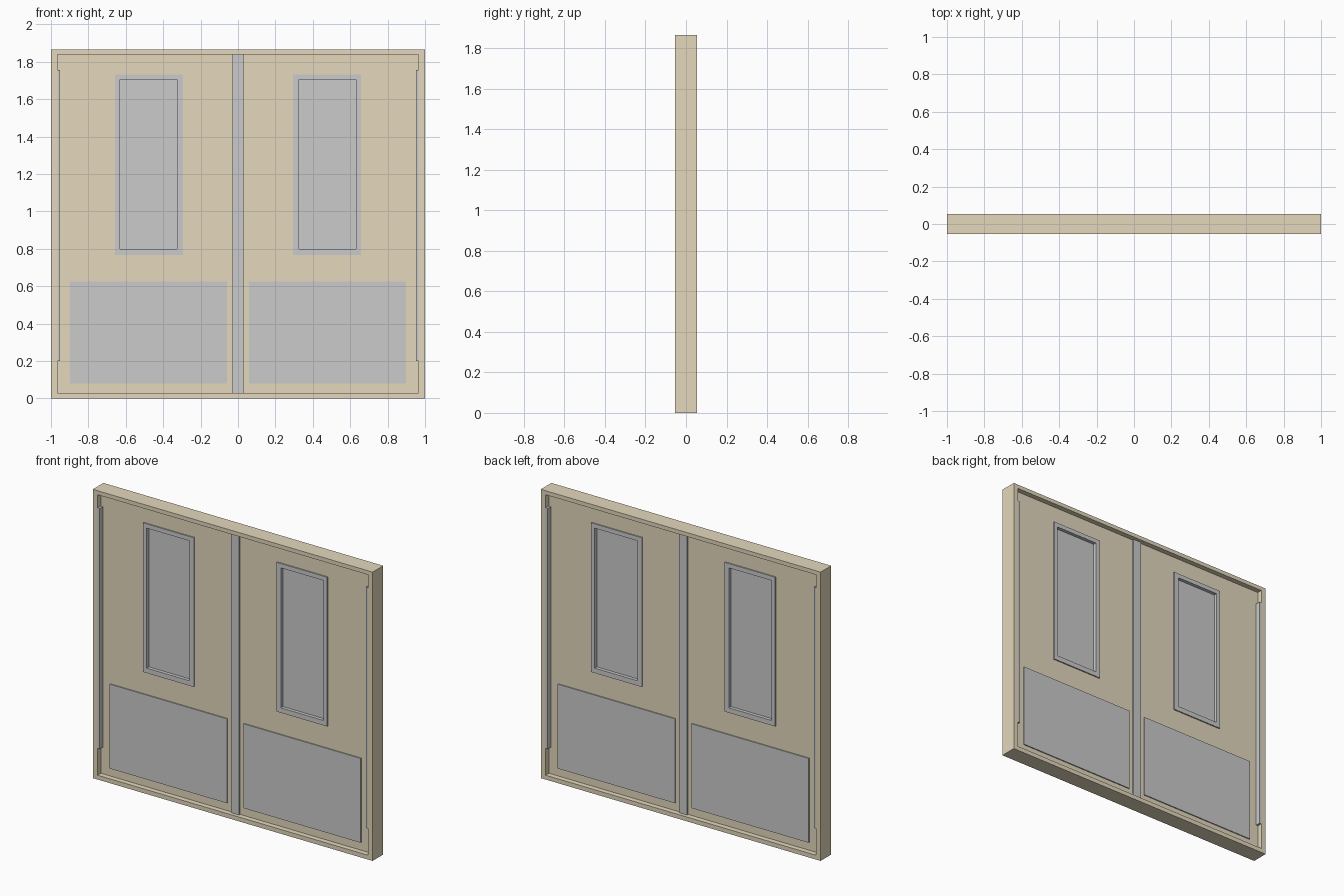
import bpy, bmesh

if "Cube" in bpy.data.objects:
    bpy.data.objects.remove(bpy.data.objects["Cube"])

TOP = 1.866


def material(name, color):
    m = bpy.data.materials.new(name)
    m.diffuse_color = color
    m.use_nodes = True
    m.node_tree.nodes["Principled BSDF"].inputs["Base Color"].default_value = m.diffuse_color
    return m


TAN = material("tan_paint", (0.78, 0.69, 0.51, 1))
GLASS = material("dark_glass", (0.6, 0.6, 0.6, 1))
METAL = material("dark_metal", (0.58, 0.58, 0.6, 1))


def slab(name, outer, depth, mat=None, hole=None):
    """Upright slab spanning y = -depth..depth, rect = (x0, x1, z0, z1), optional window hole."""
    bm = bmesh.new()

    def loop(rect, y):
        x0, x1, z0, z1 = rect
        return [bm.verts.new((x, y, z)) for x, z in ((x0, z0), (x1, z0), (x1, z1), (x0, z1))]

    def bridge(a, b):
        for i in range(4):
            j = (i + 1) % 4
            bm.faces.new((a[i], a[j], b[j], b[i]))

    front, back = loop(outer, -depth), loop(outer, depth)
    bridge(front, back)
    if hole:
        hole_front, hole_back = loop(hole, -depth), loop(hole, depth)
        bridge(hole_front, hole_back)
        bridge(front, hole_front)
        bridge(back, hole_back)
    else:
        bm.faces.new(front)
        bm.faces.new(back)
    bmesh.ops.recalc_face_normals(bm, faces=bm.faces[:])
    mesh = bpy.data.meshes.new(name)
    bm.to_mesh(mesh)
    bm.free()
    obj = bpy.data.objects.new(name, mesh)
    bpy.context.collection.objects.link(obj)
    if mat:
        mesh.materials.append(mat)
    return obj


# Surrounding frame and centre post
slab("door_frame", (-1, 1, 0, TOP), 0.054, TAN, (-0.966, 0.966, 0.028, 1.84))
slab("centre_post", (-0.03, 0.03, 0.028, 1.84), 0.031, METAL)

# Two mirrored door leaves
for side, s in (("left", -1), ("right", 1)):
    def rect(x0, x1, z0, z1):
        a, b = sorted((s * x0, s * x1))
        return (a, b, z0, z1)

    slab(side + "_door_leaf", rect(0.002, 0.965, 0.029, 1.839), 0.022, TAN,
         rect(0.31, 0.645, 0.785, 1.715))
    slab(side + "_window_trim", rect(0.295, 0.658, 0.768, 1.732), 0.03, None,
         rect(0.327, 0.632, 0.8, 1.704))
    slab(side + "_window_glass", rect(0.315, 0.64, 0.79, 1.71), 0.008, GLASS)
    slab(side + "_kick_plate", rect(0.06, 0.897, 0.08, 0.625), 0.029)
    # Full-depth hinge strip along the outer edge
    slab(side + "_hinge_strip", rect(0.951, 0.966, 0.2, 1.755), 0.0535, METAL)
